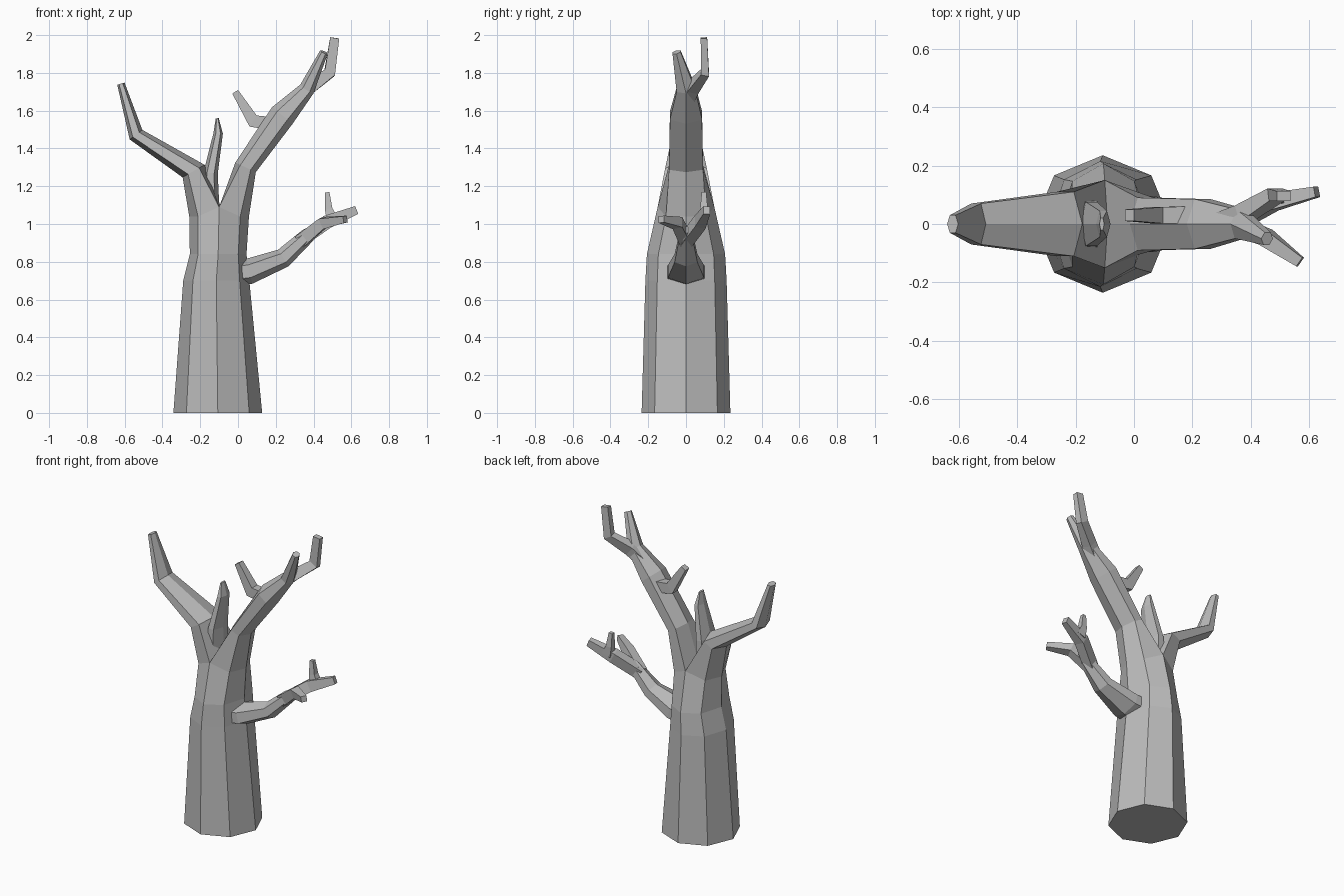
import bpy, bmesh
from math import cos, sin, pi
from mathutils import Vector

cube = bpy.data.objects.get("Cube")
if cube:
    bpy.data.objects.remove(cube)

bark = bpy.data.materials.new("grey bark")
bark.use_nodes = True
bark.diffuse_color = (0.5, 0.5, 0.5, 1)
bsdf = bark.node_tree.nodes["Principled BSDF"]
bsdf.inputs["Base Color"].default_value = (0.5, 0.5, 0.5, 1)
bsdf.inputs["Roughness"].default_value = 0.9


def bridge(bm, a, b):
    n = len(a)
    for i in range(n):
        j = (i + 1) % n
        bm.faces.new((a[i], a[j], b[j], b[i]))


def grow(bm, loop, start, sections, n=6, side=1):
    """Extend a loop through sections of (centre, half width, half height)."""
    points = [Vector(start)] + [Vector(s[0]) for s in sections]
    steps = [(q - p).normalized() for p, q in zip(points, points[1:])]
    angles = [(k - 0.5) * 2 * pi / n for k in range(n)]
    top = max(sin(a) for a in angles)
    for i, (centre, w, h) in enumerate(sections):
        t = (steps[i] + steps[min(i + 1, len(steps) - 1)]).normalized()
        s = Vector((0, 1, 0))
        s = (s - t * s.dot(t)).normalized()
        u = s.cross(t) * side
        ring = [bm.verts.new(Vector(centre) + s * (w * cos(a) / cos(pi / n))
                             + u * (h * sin(a) / top)) for a in angles]
        if loop:
            bridge(bm, loop, ring)
        else:
            bm.faces.new(ring)
        loop = ring
    bm.faces.new(loop)


def finish(bm, name):
    bmesh.ops.recalc_face_normals(bm, faces=bm.faces)
    mesh = bpy.data.meshes.new(name)
    bm.to_mesh(mesh)
    bm.free()
    mesh.materials.append(bark)
    bpy.context.collection.objects.link(bpy.data.objects.new(name, mesh))


def branch(name, sections, n=4):
    bm = bmesh.new()
    first = Vector(sections[0][0])
    start = first * 2 - Vector(sections[1][0])
    grow(bm, None, start, sections, n)
    finish(bm, name)


# Octagonal trunk that splits into two six-sided limbs
bm = bmesh.new()
rings = []
for cx, z, rx, ry in ((-0.107, 0, 0.235, 0.235), (-0.115, 0.7, 0.175, 0.215),
                      (-0.105, 0.84, 0.15, 0.207), (-0.1, 1.04, 0.158, 0.15)):
    rings.append([bm.verts.new((cx + rx * cos(k * pi / 4), ry * sin(k * pi / 4), z))
                  for k in range(8)])
bm.faces.new(rings[0])
for a, b in zip(rings, rings[1:]):
    bridge(bm, a, b)
top = rings[-1]
for k in (2, 6):
    top[k].co.z = 1.09
crotch = bm.verts.new((-0.09, 0, 1.09))

right_loop = [top[k] for k in (2, 1, 0, 7, 6)] + [crotch]
grow(bm, right_loop, (-0.03, 0, 1.05), [
    ((0.04, 0, 1.30), 0.09, 0.06),
    ((0.235, 0, 1.575), 0.085, 0.07),
    ((0.365, 0, 1.715), 0.05, 0.042),
    ((0.455, -0.05, 1.91), 0.022, 0.022)])

left_loop = [top[k] for k in (2, 3, 4, 5, 6)] + [crotch]
grow(bm, left_loop, (-0.22, 0, 0.8), [
    ((-0.235, 0, 1.28), 0.11, 0.067),
    ((-0.54, 0, 1.473), 0.07, 0.042),
    ((-0.62, 0, 1.743), 0.03, 0.02)], side=-1)
finish(bm, "trunk_and_limbs")

# Upper twigs
branch("top_fork", [((0.31, 0.01, 1.66), 0.03, 0.035),
                    ((0.375, 0.035, 1.72), 0.03, 0.035),
                    ((0.485, 0.1, 1.80), 0.022, 0.03),
                    ((0.512, 0.095, 1.985), 0.017, 0.024)])
branch("limb_twig", [((0.19, 0.03, 1.53), 0.03, 0.035),
                     ((0.08, 0.03, 1.545), 0.028, 0.035),
                     ((-0.015, 0.03, 1.7), 0.02, 0.018)])
branch("crotch_spike", [((-0.15, 0, 1.12), 0.08, 0.05),
                        ((-0.145, 0, 1.27), 0.075, 0.038),
                        ((-0.105, 0, 1.48), 0.045, 0.025),
                        ((-0.11, 0, 1.56), 0.02, 0.008)], 6)

# Low side branch with its forked end
branch("low_branch", [((-0.02, 0, 0.74), 0.1, 0.07),
                      ((0.06, 0, 0.75), 0.095, 0.068),
                      ((0.24, 0, 0.82), 0.06, 0.052),
                      ((0.37, 0, 0.94), 0.035, 0.04),
                      ((0.41, 0, 0.97), 0.02, 0.025)], 6)
branch("low_front_prong", [((0.33, 0, 0.91), 0.03, 0.035),
                           ((0.45, -0.045, 1.005), 0.028, 0.03),
                           ((0.568, -0.13, 1.025), 0.018, 0.018)])
branch("low_back_prong", [((0.33, 0, 0.91), 0.03, 0.035),
                          ((0.47, 0.075, 1.01), 0.03, 0.035),
                          ((0.625, 0.11, 1.073), 0.018, 0.022)])
branch("low_twig", [((0.5, 0.09, 1.02), 0.024, 0.03),
                    ((0.48, 0.095, 1.08), 0.02, 0.02),
                    ((0.472, 0.095, 1.168), 0.012, 0.012)])
